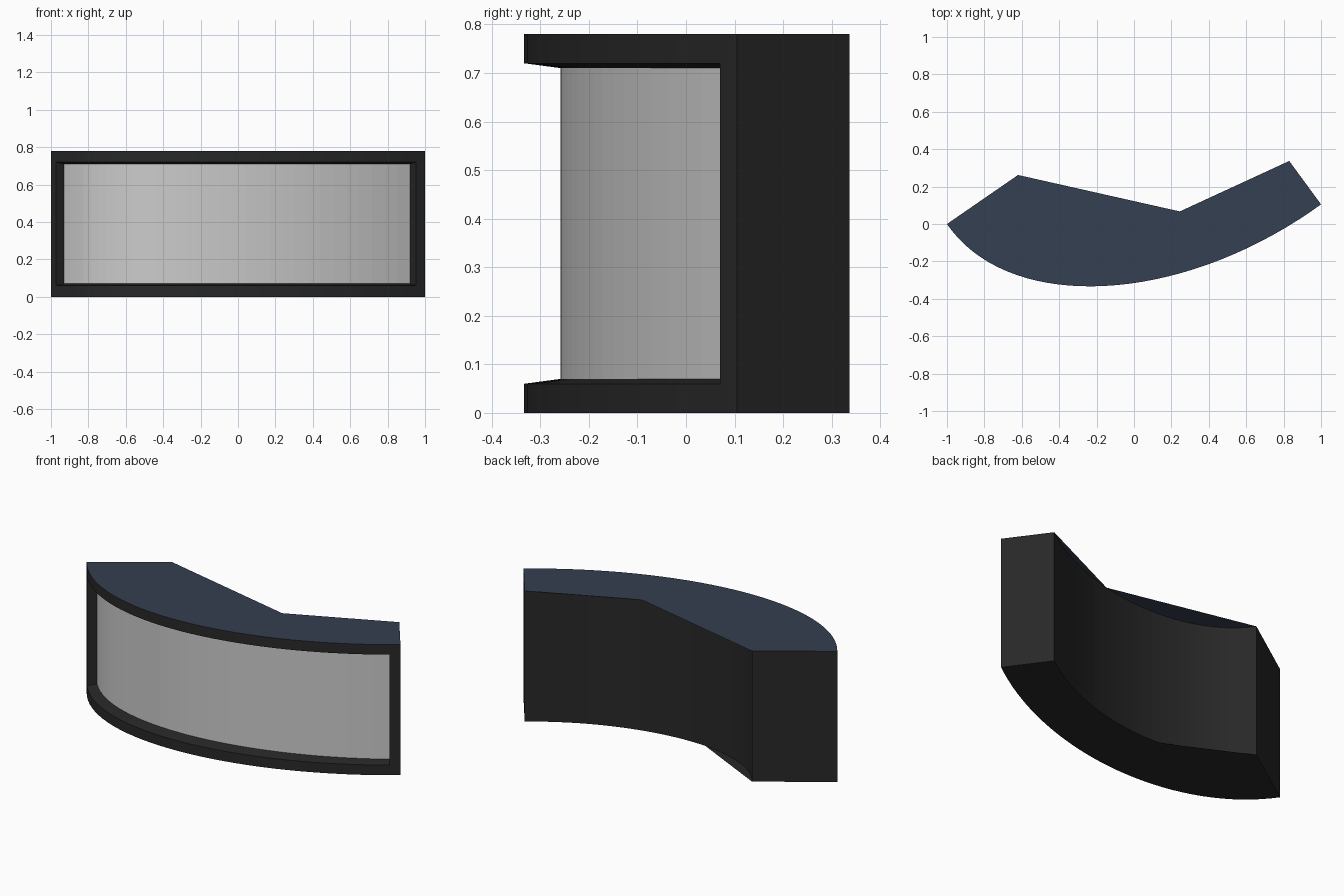
import bpy, math
from mathutils import Vector

if "Cube" in bpy.data.objects:
    bpy.data.objects.remove(bpy.data.objects["Cube"])

H = 0.78          # overall height
N = 32            # segments along the curve


def material(name, rgb):
    m = bpy.data.materials.new(name)
    m.diffuse_color = (*rgb, 1)
    m.use_nodes = True
    m.node_tree.nodes["Principled BSDF"].inputs["Base Color"].default_value = m.diffuse_color
    return m


black = material("matte black", (0.021, 0.021, 0.021))
blue = material("slate blue", (0.035, 0.05, 0.082))
grey = material("light grey", (0.6, 0.6, 0.6))


def make(name, verts, faces, mat):
    me = bpy.data.meshes.new(name)
    me.from_pydata([tuple(v) for v in verts], [], faces)
    me.materials.append(mat)
    ob = bpy.data.objects.new(name, me)
    bpy.context.collection.objects.link(ob)
    return ob


def strip(name, low, high, mat):
    """Ribbon of quads between two equally long point rows."""
    n = len(low)
    return make(name, low + high,
                [(i, i + 1, n + i + 1, n + i) for i in range(n - 1)], mat)


def bezier(p, t):
    s = 1 - t
    return s**3 * p[0] + 3*s*s*t * p[1] + 3*s*t*t * p[2] + t**3 * p[3]


def slope(p, t):
    s = 1 - t
    return (3*s*s*(p[1]-p[0]) + 6*s*t*(p[2]-p[1]) + 3*t*t*(p[3]-p[2])).normalized()


def arc(a, b, corner, k):
    """Cubic whose handles aim at the tangent crossing point."""
    a, b, c = Vector(a), Vector(b), Vector(corner)
    return [a, a + (c - a) * k, b + (c - b) * k, b]


def at(points, z):
    return [Vector((p.x, p.y, z)) for p in points]


front = arc((-1, 0), (1, 0.105), (-0.384, -0.9), 0.537)
back = arc((-0.62, 0.262), (0.83, 0.337), (-0.175, -0.39), 0.52)

T0, T1 = 0.025, 0.978
inner_t = [T0 + (T1 - T0) * i / N for i in range(N + 1)]
outer = [bezier(front, t) for t in [0] + inner_t + [1]]
opening = [bezier(front, t) for t in inner_t]
rear = [bezier(back, i / N) for i in range(N, -1, -1)]   # right to left

# recessed panel line, set back along the curve normal
recess = []
for i, t in enumerate(inner_t):
    d = slope(front, t)
    depth = 0.055 + 0.02 * math.sin(math.pi * i / N)
    recess.append(bezier(front, t) + Vector((-d.y, d.x)) * depth)

# curved top cover, with straight rear edges
top_line = outer + [rear[0], bezier(back, 0.65), rear[-1]]
make("top_cover", at(top_line, H), [tuple(range(len(top_line)))], blue)

# base plate, following the rear curve and cutting straight to the left corner
base_line = outer + [p for i, p in enumerate(rear) if i <= N * 0.6 or i == N]
make("base_plate", at(base_line, 0), [tuple(reversed(range(len(base_line))))], black)

# end walls and curved rear wall
shell = [outer[-1]] + rear + [outer[0]]
strip("rear_shell", at(shell, 0), at(shell, H), black)

# front frame: bottom and top rails, end posts
strip("bottom_rail", at(outer, 0), at(outer, 0.06), black)
strip("top_rail", at(outer, 0.72), at(outer, H), black)
strip("left_post", at(outer[:2], 0.06), at(outer[:2], 0.72), black)
strip("right_post", at(outer[-2:], 0.06), at(outer[-2:], 0.72), black)

# sloped reveal around the opening
strip("bottom_reveal", at(opening, 0.06), at(recess, 0.07), black)
strip("top_reveal", at(recess, 0.71), at(opening, 0.72), black)
for name, a, b in (("left_reveal", opening[0], recess[0]),
                   ("right_reveal", recess[-1], opening[-1])):
    za, zb = ((0.06, 0.72), (0.07, 0.71)) if a is opening[0] else ((0.07, 0.71), (0.06, 0.72))
    strip(name, at([a], za[0]) + at([b], zb[0]), at([a], za[1]) + at([b], zb[1]), black)

# curved display panel
strip("display_panel", at(recess, 0.07), at(recess, 0.71), grey)
